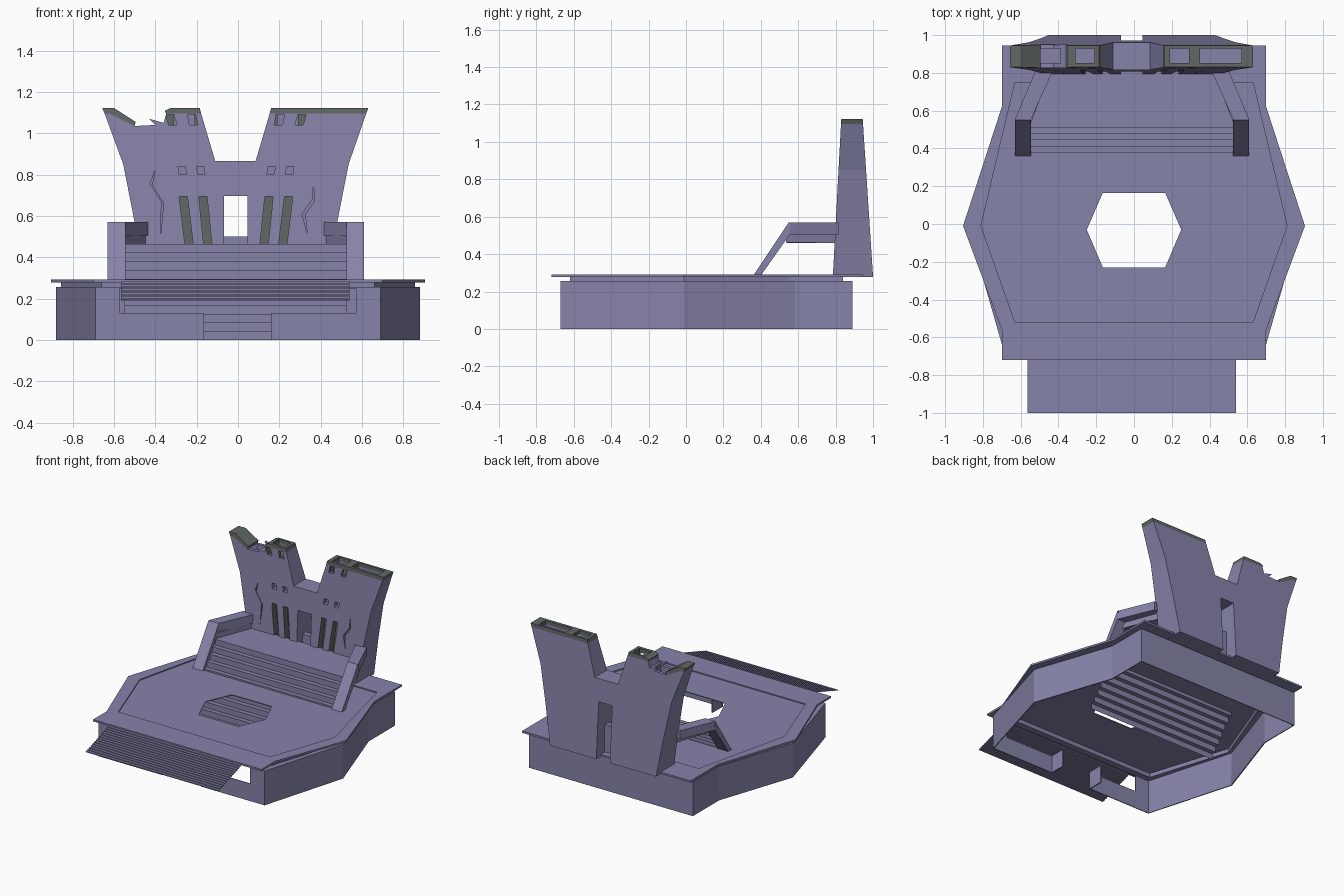
import bpy, bmesh

if "Cube" in bpy.data.objects:
    bpy.data.objects.remove(bpy.data.objects["Cube"])

CX = -0.01  # centre line of the tower and stairs


def material(name, rgb):
    m = bpy.data.materials.new(name)
    m.diffuse_color = (*rgb, 1)
    m.use_nodes = True
    m.node_tree.nodes["Principled BSDF"].inputs["Base Color"].default_value = m.diffuse_color
    return m


BODY = material("violet_stone", (0.24, 0.23, 0.40))
TRIM = material("grey_trim", (0.12, 0.14, 0.13))


def finish(name, bm, mat=BODY, recalc=True):
    if recalc:
        bmesh.ops.recalc_face_normals(bm, faces=bm.faces)
    me = bpy.data.meshes.new(name)
    bm.to_mesh(me)
    bm.free()
    ob = bpy.data.objects.new(name, me)
    bpy.context.collection.objects.link(ob)
    me.materials.append(mat)
    return ob


def prism(name, pts, axis, a, b, mat=BODY):
    """Extrude a 2D outline along an axis; a and b may depend on the second coordinate."""
    bm = bmesh.new()

    def ring(end):
        out = []
        for p, q in pts:
            e = end(q) if callable(end) else end
            co = {"x": (e, p, q), "y": (p, e, q), "z": (p, q, e)}[axis]
            out.append(bm.verts.new(co))
        return out
    r0, r1 = ring(a), ring(b)
    bm.faces.new(r0)
    bm.faces.new(r1)
    n = len(pts)
    for i in range(n):
        j = (i + 1) % n
        bm.faces.new((r0[i], r0[j], r1[j], r1[i]))
    return finish(name, bm, mat)


def box(name, x0, x1, y0, y1, z0, z1, mat=BODY):
    return prism(name, [(x0, y0), (x1, y0), (x1, y1), (x0, y1)], "z", z0, z1, mat)


def apply(ob, mod):
    bpy.context.view_layer.objects.active = ob
    bpy.ops.object.modifier_apply(modifier=mod.name)


def cut(ob, cutter):
    mod = ob.modifiers.new("cut", "BOOLEAN")
    mod.operation, mod.solver, mod.object = "DIFFERENCE", "EXACT", cutter
    mod.material_mode = "TRANSFER"
    apply(ob, mod)
    bpy.data.objects.remove(cutter)


def stairs(name, x0, x1, start, end, n):
    """Thin zigzag sheet of n risers and treads."""
    bm = bmesh.new()
    (y, z), (y1, z1) = start, end
    dy, dz = (y1 - y) / n, (z1 - z) / n
    path = [(y, z)]
    for i in range(n):
        path += [(y + i * dy, z + (i + 1) * dz), (y + (i + 1) * dy, z + (i + 1) * dz)]
    rows = [(bm.verts.new((x0, *p)), bm.verts.new((x1, *p))) for p in path]
    for (a, b), (c, d) in zip(rows, rows[1:]):
        bm.faces.new((a, b, d, c))
    return finish(name, bm, recalc=False)


def mirrored(pts):
    """Complete an outline given as its right half, front to back."""
    return pts + [(-x, y) for x, y in reversed(pts) if x != 0]


# hollow base wall with a stepped-in neck, open underneath
outer = mirrored([(0.69, -0.67), (0.88, -0.01), (0.68, 0.58), (0.68, 0.89)])
inner = mirrored([(0.66, -0.62), (0.855, -0.01), (0.64, 0.56), (0.64, 0.84)])
bm = bmesh.new()
rings = [[bm.verts.new((x, y, z)) for x, y in o]
         for o, z in ((outer, 0), (outer, 0.257), (inner, 0.257), (inner, 0.282))]
for lo, hi in zip(rings, rings[1:]):
    for i in range(len(lo)):
        j = (i + 1) % len(lo)
        bm.faces.new((lo[i], lo[j], hi[j], hi[i]))
base = finish("base_wall", bm, recalc=False)
mod = base.modifiers.new("shell", "SOLIDIFY")
mod.thickness, mod.offset = 0.008, -1
apply(base, mod)
cut(base, box("opening", -0.57, 0.57, -0.8, -0.58, 0.13, 0.25))
cut(base, box("doorway", -0.165, 0.16, -0.8, -0.58, -0.1, 0.14))
for s in (-1, 1):
    box("doorway_side", s * 0.165, s * 0.173, -0.67, -0.55, 0, 0.13)

# deck with a shallow recess and a six-sided hole
deck = prism("deck", mirrored([(0.70, -0.72), (0.70, -0.56), (0.905, -0.01),
                               (0.70, 0.62), (0.70, 0.945)]), "z", 0.278, 0.292)
cut(deck, prism("recess", mirrored([(0.63, -0.52), (0.81, -0.01), (0.63, 0.75)]),
                "z", 0.284, 0.4))
cut(deck, prism("hole", mirrored([(0.165, -0.23), (0.25, -0.03), (0.165, 0.165)]),
                "z", 0.2, 0.4))

# front ramp and main staircase
stairs("front_ramp", -0.565, 0.54, (-1.0, 0.19), (-0.72, 0.282), 14)
stairs("main_stairs", -0.55, 0.525, (0.175, 0.0), (0.545, 0.465), 11)
prism("landing", [(-0.55, 0.54), (0.525, 0.54), (0.45, 0.81), (-0.47, 0.81)], "z", 0.459, 0.465)

# side rails: sloped leg, then an arm turning in to the tower
for s in (-1, 1):
    def X(v): return CX + s * v
    prism("rail_leg", [(0.36, 0.285), (0.40, 0.285), (0.555, 0.505), (0.56, 0.57), (0.55, 0.57)],
          "x", X(0.535), X(0.62))
    prism("rail_arm", [(X(0.535), 0.555), (X(0.62), 0.555), (X(0.51), 0.815), (X(0.425), 0.80)],
          "z", 0.505, 0.57)
    prism("rail_lip", [(X(0.535), 0.535), (X(0.56), 0.535), (X(0.46), 0.80), (X(0.435), 0.80)],
          "z", 0.463, 0.507)


# tower: flared, leaning faces, notch in the middle, left top broken away
def front(z): return 0.785 + 0.0536 * (z - 0.28)
def back(z): return 1.0 - 0.0655 * (z - 0.28)


tower = prism("tower", [
    (-0.45, 0.277), (0.43, 0.277), (0.48, 0.57), (0.535, 0.85), (0.62, 1.095),
    (0.153, 1.095), (0.085, 0.865), (-0.11, 0.865), (-0.178, 1.095), (-0.347, 1.095),
    (-0.36, 1.05), (-0.43, 1.07), (-0.40, 1.04), (-0.50, 1.035), (-0.62, 1.095),
    (-0.645, 1.095), (-0.555, 0.85), (-0.50, 0.57)], "y", front, back)
caps = [prism("tower_cap", p, "y", front, back, TRIM) for p in (
    [(0.153, 1.095), (0.62, 1.095), (0.63, 1.122), (0.16, 1.122)],
    [(-0.347, 1.095), (-0.178, 1.095), (-0.185, 1.122), (-0.325, 1.122), (-0.355, 1.108)],
    [(-0.645, 1.095), (-0.62, 1.095), (-0.50, 1.035), (-0.495, 1.055), (-0.60, 1.122),
     (-0.657, 1.122)])]

# door through the tower, with a sill
cut(tower, box("door", -0.068, 0.045, 0.6, 1.1, 0.2, 0.697))
box("door_sill", -0.068, 0.045, 0.86, 0.90, 0.28, 0.50)

# roof pockets
for x0, x1, zf in ((0.19, 0.29, 1.0), (0.35, 0.57, 1.0), (-0.31, -0.21, 1.0), (-0.57, -0.39, 0.99)):
    for ob in [tower] + caps:
        if min(v.co.x for v in ob.data.vertices) < x0 + 0.1 < max(v.co.x for v in ob.data.vertices):
            mat = BODY if ob is tower else TRIM
            cut(ob, box("pocket", x0, x1, 0.852, 0.928, zf, 1.2, mat))

# slots, windows and cracks on the tower front: outline, depth, material
details = [
    ([(0.205, 0.45), (0.245, 0.45), (0.275, 0.695), (0.235, 0.695)], 0.85, TRIM),
    ([(0.115, 0.45), (0.155, 0.45), (0.18, 0.695), (0.14, 0.695)], 0.85, TRIM),
    ([(0.15, 0.80), (0.185, 0.80), (0.19, 0.84), (0.155, 0.84)], 0.845, BODY),
    ([(0.24, 0.80), (0.275, 0.80), (0.28, 0.84), (0.245, 0.84)], 0.845, BODY),
    ([(0.185, 1.04), (0.225, 1.04), (0.235, 1.09), (0.195, 1.09)], 0.86, TRIM),
    ([(0.285, 1.04), (0.325, 1.04), (0.34, 1.09), (0.30, 1.09)], 0.86, TRIM)]
for s in (-1, 1):
    for pts, depth, mat in details:
        cut(tower, prism("slot", [(CX + s * x, z) for x, z in pts], "y", 0.7, depth, mat))
cracks = (
    [(-0.40, 0.825), (-0.415, 0.75), (-0.36, 0.66), (-0.375, 0.50), (-0.37, 0.67), (-0.425, 0.755)],
    [(0.365, 0.755), (0.36, 0.68), (0.31, 0.61), (0.335, 0.51), (0.325, 0.61), (0.37, 0.67)])
for pts in cracks:
    cut(tower, prism("crack", pts, "y", 0.7, 0.83))
